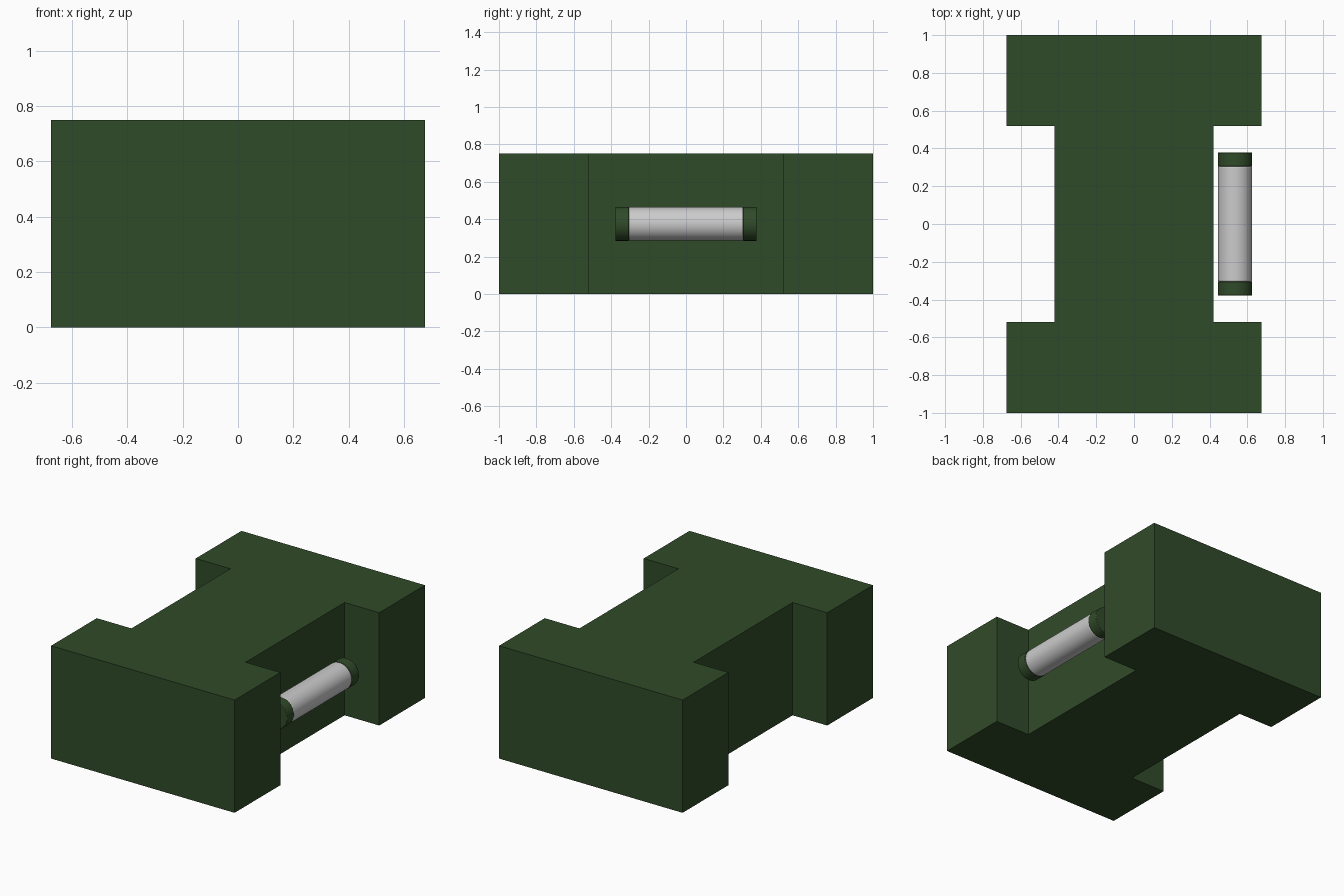
import bpy, bmesh
from math import radians

if "Cube" in bpy.data.objects:
    bpy.data.objects.remove(bpy.data.objects["Cube"])

green = bpy.data.materials.new("dark_green")
green.diffuse_color = (0.03, 0.07, 0.022, 1)
green.use_nodes = True
green.node_tree.nodes["Principled BSDF"].inputs["Base Color"].default_value = green.diffuse_color

# I-shaped block: outline extruded upward
W, WEB, L, NOTCH, H = 0.675, 0.42, 1.0, 0.52, 0.75
right = [(W, -L), (W, -NOTCH), (WEB, -NOTCH), (WEB, NOTCH), (W, NOTCH), (W, L)]
outline = right + [(-x, y) for x, y in reversed(right)]
bm = bmesh.new()
base = bm.faces.new([bm.verts.new((x, y, 0)) for x, y in outline])
top = bmesh.ops.extrude_face_region(bm, geom=[base], use_keep_orig=True)["geom"]
bmesh.ops.translate(bm, vec=(0, 0, H),
                    verts=[v for v in top if isinstance(v, bmesh.types.BMVert)])
bmesh.ops.recalc_face_normals(bm, faces=bm.faces)
mesh = bpy.data.meshes.new("body_block")
bm.to_mesh(mesh)
bm.free()
body = bpy.data.objects.new("body_block", mesh)
bpy.context.collection.objects.link(body)
mesh.materials.append(green)


def rod(name, y0, y1, radius, bevel, mat=None):
    """Cylinder along y beside the web, with softened rims."""
    bpy.ops.mesh.primitive_cylinder_add(
        vertices=48, radius=radius, depth=y1 - y0,
        location=(0.535, (y0 + y1) / 2, H / 2), rotation=(radians(90), 0, 0))
    ob = bpy.context.object
    ob.name = name
    if mat:
        ob.data.materials.append(mat)
    mod = ob.modifiers.new("rim", 'BEVEL')
    mod.width, mod.segments, mod.limit_method = bevel, 2, 'ANGLE'
    mod.angle_limit = radians(40)
    bpy.ops.object.shade_smooth_by_angle(angle=radians(35))


# Grip bar and its end caps
rod("handle_bar", -0.307, 0.307, 0.09, 0.008)
rod("handle_cap_front", -0.378, -0.305, 0.091, 0.003, green)
rod("handle_cap_back", 0.305, 0.378, 0.091, 0.003, green)
